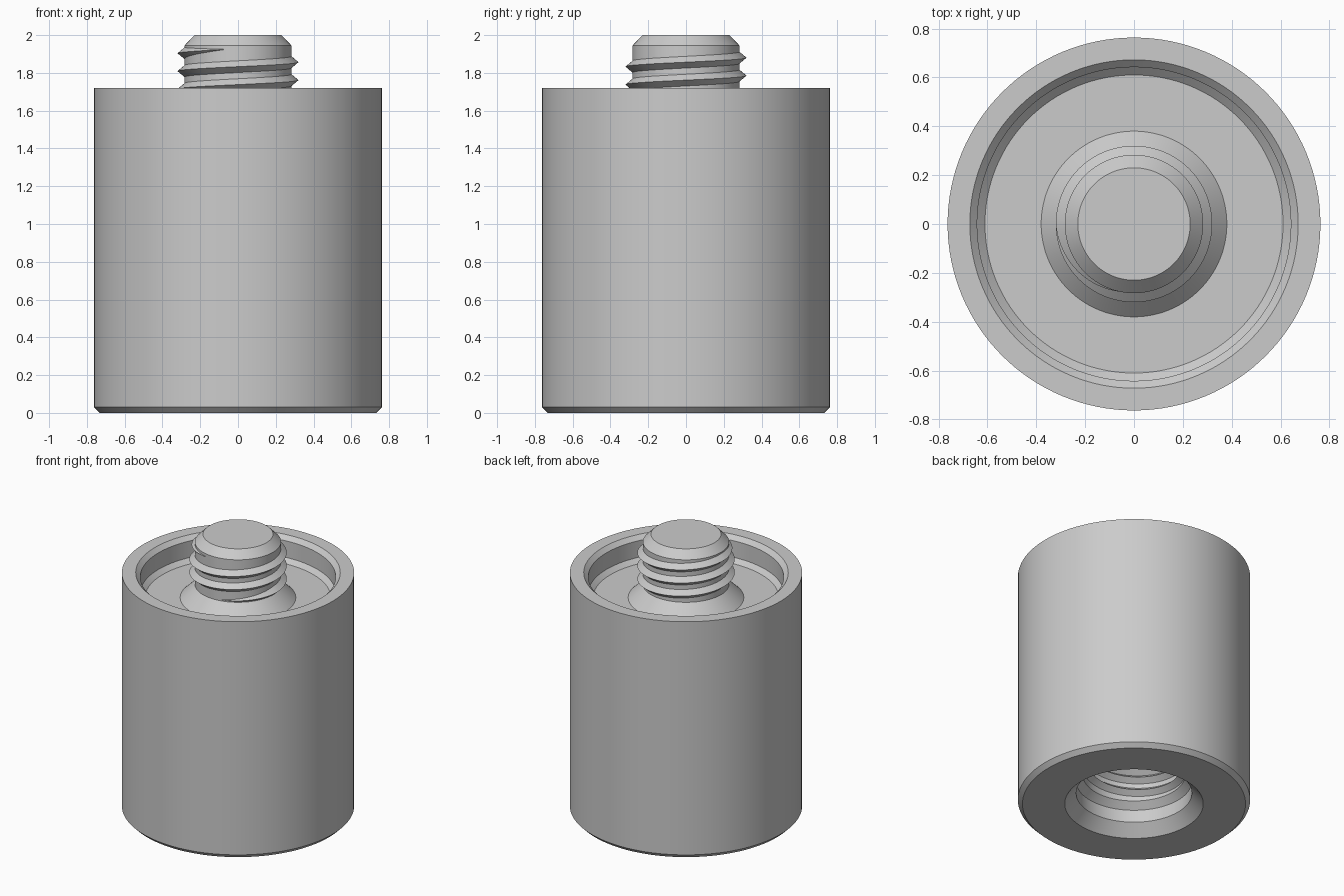
import bpy, bmesh, math

default = bpy.data.objects.get("Cube")
if default:
    bpy.data.objects.remove(default, do_unlink=True)

GREY = (0.6, 0.6, 0.6, 1)
grey = bpy.data.materials.new("plain grey")
grey.use_nodes = True
grey.diffuse_color = GREY
grey.node_tree.nodes["Principled BSDF"].inputs["Base Color"].default_value = GREY

STEPS = 128    # sides per full turn
PITCH = 0.095  # rise of the threads per turn


def finish(name, bm):
    """Turn a bmesh into a shaded object."""
    bmesh.ops.recalc_face_normals(bm, faces=bm.faces)
    mesh = bpy.data.meshes.new(name)
    bm.to_mesh(mesh)
    bm.free()
    mesh.materials.append(grey)
    obj = bpy.data.objects.new(name, mesh)
    bpy.context.collection.objects.link(obj)
    bpy.ops.object.select_all(action='DESELECT')
    obj.select_set(True)
    bpy.context.view_layer.objects.active = obj
    bpy.ops.object.shade_smooth_by_angle(angle=math.radians(30))
    return obj


def lathe(name, profile):
    """Revolve a (radius, height) profile and cap both ends."""
    bm = bmesh.new()
    rings = []
    for r, z in profile:
        rings.append([bm.verts.new((r * math.cos(a), r * math.sin(a), z))
                      for a in (math.tau * i / STEPS for i in range(STEPS))])
    for low, high in zip(rings, rings[1:]):
        for i in range(STEPS):
            j = (i + 1) % STEPS
            bm.faces.new((low[i], low[j], high[j], high[i]))
    bm.faces.new(rings[0])
    bm.faces.new(rings[-1])
    return finish(name, bm)


def thread(name, root, crest, half, end_angle, end_z, turns):
    """Sweep a triangular ridge along a helix, fading out at both ends."""
    bm = bmesh.new()
    count = int(turns * STEPS)
    last = None
    for i in range(count + 1):
        left = (count - i) / STEPS
        fade = max(min(1, left * 4, i / STEPS * 4), 0.02)
        a = end_angle - left * math.tau
        z = end_z - left * PITCH
        tip = root + (crest - root) * fade
        ring = [bm.verts.new((r * math.cos(a), r * math.sin(a), z + h * fade))
                for r, h in ((root, -half), (tip, 0), (root, half))]
        if last:
            for k in range(3):
                n = (k + 1) % 3
                bm.faces.new((last[k], last[n], ring[n], ring[k]))
        else:
            bm.faces.new(ring)
        last = ring
    bm.faces.new(last)
    return finish(name, bm)


# Body: threaded bore, outer wall, top recess, flared stud
lathe("body", [
    (0.28, 0.45), (0.335, 0.40), (0.335, 0.215), (0.38, 0.17),
    (0.38, 0.08), (0.455, 0),
    (0.733, 0), (0.763, 0.03), (0.763, 1.72),
    (0.672, 1.72), (0.642, 1.69), (0.642, 1.57), (0.61, 1.54),
    (0.38, 1.54), (0.283, 1.637), (0.283, 1.945), (0.23, 2),
])

# Outer thread on the stud and inner thread in the bore
thread("stud_thread", 0.277, 0.32, 0.036, math.radians(270), 1.928, 3)
thread("bore_thread", 0.341, 0.298, 0.036, 0, 0.41, 2)
